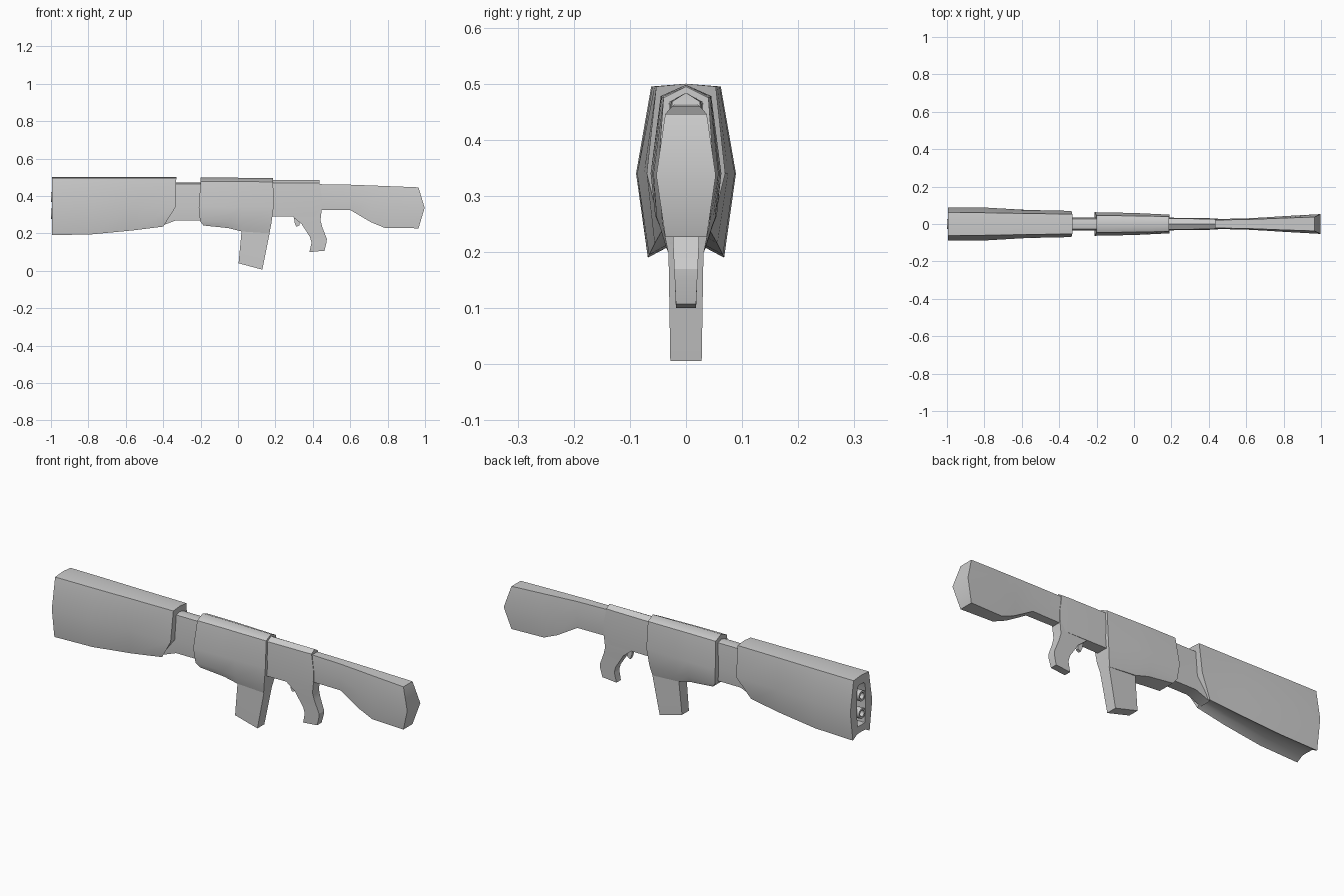
import bpy, bmesh
from math import radians, pi, cos, sin

if "Cube" in bpy.data.objects:
    bpy.data.objects.remove(bpy.data.objects["Cube"])


def finish(name, bm, angle=52):
    bmesh.ops.remove_doubles(bm, verts=bm.verts, dist=1e-5)
    bmesh.ops.recalc_face_normals(bm, faces=bm.faces)
    me = bpy.data.meshes.new(name)
    bm.to_mesh(me)
    bm.free()
    ob = bpy.data.objects.new(name, me)
    bpy.context.collection.objects.link(ob)
    smooth(ob, angle)
    return ob


def smooth(ob, angle=52):
    bpy.ops.object.select_all(action='DESELECT')
    ob.select_set(True)
    bpy.context.view_layer.objects.active = ob
    bpy.ops.object.shade_smooth_by_angle(angle=radians(angle))


def loft(name, halves, flat_caps=False):
    """Skin half sections (+y points, top to bottom), mirrored over y = 0."""
    bm = bmesh.new()
    rings = []
    for h in halves:
        pts = list(h) + [(x, -y, z) for x, y, z in reversed(h)]
        rings.append([bm.verts.new(p) for p in pts])
    n = len(rings[0])
    for a, b in zip(rings, rings[1:]):
        for i in range(n):
            j = (i + 1) % n
            bm.faces.new((a[i], a[j], b[j], b[i]))
    for r in (rings[0], rings[-1]):
        if flat_caps:
            bm.faces.new(r)
        else:
            for i in range(n // 2 - 1):
                bm.faces.new((r[i], r[i + 1], r[n - 2 - i], r[n - 1 - i]))
    return finish(name, bm)


def column(name, rows, angle=25):
    """Four-sided column from rows of (x0, z0, x1, z1, half width)."""
    bm = bmesh.new()
    rings = [[bm.verts.new(p) for p in
              ((x0, -w, z0), (x1, -w, z1), (x1, w, z1), (x0, w, z0))]
             for x0, z0, x1, z1, w in rows]
    for a, b in zip(rings, rings[1:]):
        for i in range(4):
            j = (i + 1) % 4
            bm.faces.new((a[i], a[j], b[j], b[i]))
    bm.faces.new(rings[0])
    bm.faces.new(rings[-1])
    return finish(name, bm, angle)


def tube(name, x0, x1, z, r, bore, sides=16):
    """Hollow barrel along x, closed at the back of the bore."""
    bm = bmesh.new()
    prof = [(x1, r), (x0, r), (x0, bore), (x1 - 0.005, bore)]
    rings = [[bm.verts.new((x, q * cos(2 * pi * i / sides), z + q * sin(2 * pi * i / sides)))
              for i in range(sides)] for x, q in prof]
    for a, b in zip(rings, rings[1:]):
        for i in range(sides):
            j = (i + 1) % sides
            bm.faces.new((a[i], a[j], b[j], b[i]))
    bm.faces.new(rings[0])
    bm.faces.new(rings[-1])
    return finish(name, bm, 30)


# Front shroud with grooved underside: x, shoulder y, mid y, low y, low z, x shifts
def shroud(x, ys, ym, yl, zl, dm=0.0, dl=0.0):
    return [(x, 0, 0.50), (x, ys, 0.495), (x + dm, ym, 0.34),
            (x + dl, yl, zl), (x + dl, yl * 0.5, zl + 0.018), (x + dl, 0, zl + 0.02)]


front_shroud = loft("front_shroud", [
    shroud(-0.995, 0.062, 0.089, 0.068, 0.19),
    shroud(-0.78, 0.06, 0.087, 0.066, 0.195),
    shroud(-0.57, 0.056, 0.075, 0.056, 0.215),
    shroud(-0.33, 0.053, 0.07, 0.044, 0.236, -0.004, -0.07)], True)

# Muzzle recess cut into the shroud
cutter = loft("muzzle_cutter", [
    [(x, 0.022, 0.455), (x, 0.032, 0.44), (x, 0.036, 0.34), (x, 0.03, 0.245)]
    for x in (-1.05, -0.92)])
cutter.hide_render = True
mod = front_shroud.modifiers.new("recess", 'BOOLEAN')
mod.operation = 'DIFFERENCE'
mod.object = cutter
bpy.context.view_layer.objects.active = front_shroud
bpy.ops.object.modifier_apply(modifier="recess")
bpy.data.objects.remove(cutter)
smooth(front_shroud)

# Twin barrels
for label, z in (("upper", 0.395), ("lower", 0.305)):
    tube(label + "_barrel", -1.0, -0.91, z, 0.027, 0.016)

# Neck between shroud and receiver
loft("neck", [[(x, 0, 0.472), (x, 0.028, 0.465), (x, 0.036, 0.34), (x + d, 0.03, zb)]
              for x, d, zb in ((-0.36, -0.05, 0.24), (-0.33, 0, 0.27), (-0.18, 0, 0.27))])

# Receiver
loft("receiver", [
    [(-0.20, 0, 0.498), (-0.20, 0.045, 0.478), (-0.21, 0.063, 0.34),
     (-0.203, 0.055, 0.265), (-0.185, 0.045, 0.242)],
    [(-0.05, 0, 0.498), (-0.05, 0.044, 0.478), (-0.05, 0.06, 0.34),
     (-0.05, 0.052, 0.26), (-0.05, 0.04, 0.228)],
    [(0.02, 0, 0.497), (0.02, 0.043, 0.477), (0.02, 0.058, 0.34),
     (0.02, 0.048, 0.25), (0.02, 0.036, 0.21)],
    [(0.188, 0, 0.495), (0.188, 0.04, 0.475), (0.19, 0.05, 0.34),
     (0.178, 0.042, 0.25), (0.168, 0.032, 0.20)]])

# Magazine
column("magazine", [(0.022, 0.26, 0.178, 0.26, 0.031),
                    (0.018, 0.20, 0.167, 0.19, 0.031),
                    (0.003, 0.04, 0.13, 0.006, 0.028)])

# Rear receiver
loft("rear_receiver", [
    [(x, 0, 0.484), (x, w, 0.468), (x + d, w + 0.004, 0.38), (x + d * 0.5, w, 0.29)]
    for x, d, w in ((0.17, 0, 0.03), (0.40, 0, 0.027), (0.435, 0.015, 0.025))])

# Grip, with a bent back edge
column("grip", [(0.28, 0.30, 0.448, 0.33, 0.027),
                (0.295, 0.287, 0.441, 0.27, 0.026),
                (0.34, 0.25, 0.45, 0.235, 0.024),
                (0.385, 0.18, 0.475, 0.17, 0.021),
                (0.393, 0.15, 0.473, 0.15, 0.020),
                (0.382, 0.10, 0.462, 0.107, 0.018)])

# Trigger
column("trigger", [(0.298, 0.295, 0.33, 0.29, 0.008),
                   (0.303, 0.255, 0.33, 0.26, 0.008),
                   (0.312, 0.235, 0.328, 0.243, 0.007)])


# Shoulder stock: x, top z, bottom z, edge y, mid y, mid x shift
def stock(x, zt, zb, ye, ym, d=0.0):
    return [(x, ye, zt), (x + d, ym, zb + 0.5 * (zt - zb)), (x, ye, zb)]


loft("stock", [stock(0.42, 0.463, 0.325, 0.021, 0.026),
               stock(0.60, 0.46, 0.325, 0.024, 0.03),
               stock(0.71, 0.456, 0.26, 0.028, 0.036),
               stock(0.785, 0.453, 0.229, 0.031, 0.041),
               stock(0.965, 0.446, 0.227, 0.037, 0.053, 0.033)])
